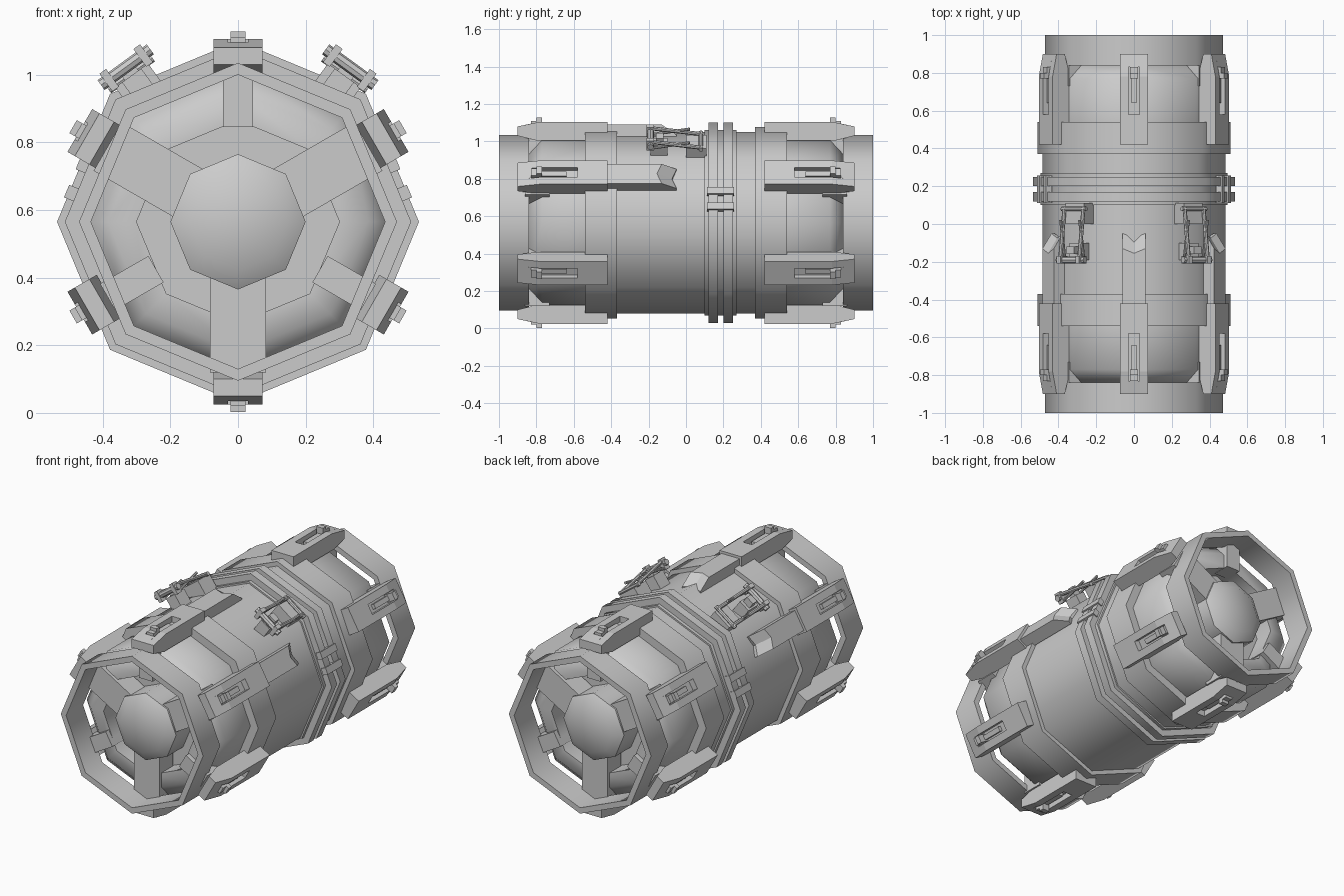
import bpy, bmesh, math
from mathutils import Matrix, Vector

if "Cube" in bpy.data.objects:
    bpy.data.objects.remove(bpy.data.objects["Cube"])

CENTRE = 0.565
grey = bpy.data.materials.new("plain grey")
grey.use_nodes = True
COL = (0.6, 0.6, 0.6, 1)
grey.diffuse_color = COL
grey.node_tree.nodes["Principled BSDF"].inputs["Base Color"].default_value = COL


def finish(name, bm, angle=0, smooth=None):
    """Turn the mesh about the long axis, lift it to the centre line and shade it."""
    bmesh.ops.remove_doubles(bm, verts=bm.verts, dist=1e-5)
    bmesh.ops.transform(bm, verts=bm.verts, matrix=Matrix.Translation((0, 0, CENTRE))
                        @ Matrix.Rotation(math.radians(angle), 4, 'Y'))
    bmesh.ops.recalc_face_normals(bm, faces=bm.faces)
    me = bpy.data.meshes.new(name)
    bm.to_mesh(me)
    bm.free()
    me.materials.append(grey)
    ob = bpy.data.objects.new(name, me)
    bpy.context.collection.objects.link(ob)
    if smooth:
        bpy.ops.object.select_all(action='DESELECT')
        ob.select_set(True)
        bpy.context.view_layer.objects.active = ob
        bpy.ops.object.shade_smooth_by_angle(angle=math.radians(smooth))
    return ob


def lathe(name, profile, closed=False):
    """Octagonal turned part from (y, radius) points."""
    bm = bmesh.new()
    vs = [bm.verts.new((0, y, r)) for y, r in profile]
    pairs = list(zip(vs, vs[1:])) + ([(vs[-1], vs[0])] if closed else [])
    es = [bm.edges.new(p) for p in pairs]
    bmesh.ops.spin(bm, geom=vs + es, axis=(0, 1, 0), cent=(0, 0, 0), angle=math.tau, steps=8)
    return finish(name, bm, smooth=46)


def prism(bm, profile, t0, t1, sign=1):
    """Extrude a (y, radius) profile across the tangent."""
    face = bm.faces.new([bm.verts.new((t0, y * sign, r)) for y, r in profile])
    out = bmesh.ops.extrude_face_region(bm, geom=[face])["geom"]
    bmesh.ops.translate(bm, vec=(t1 - t0, 0, 0),
                        verts=[v for v in out if isinstance(v, bmesh.types.BMVert)])


def box(bm, t, y0, y1, r0, r1, sign=1, mid=0):
    prism(bm, [(y0, r0), (y1, r0), (y1, r1), (y0, r1)], mid - t, mid + t, sign)


def rod(bm, a, b, radius):
    a, b = Vector(a), Vector(b)
    m = Matrix.Translation((a + b) / 2) @ (b - a).to_track_quat('Z', 'Y').to_matrix().to_4x4()
    bmesh.ops.create_cone(bm, cap_ends=True, segments=8, radius1=radius, radius2=radius,
                          depth=(b - a).length, matrix=m)


# Main hull with chamfered, recessed ends
half = [(0.72, 0), (0.72, 0.3), (0.84, 0.3), (0.84, 0.385), (0.77, 0.46), (0.54, 0.46), (0.54, 0.485)]
lathe("hull", half + [(-y, r) for y, r in reversed(half)])

# Raised centre bands and their collar
lathe("band_collar", [(0.1, 0.48), (0.1, 0.495), (0.27, 0.495), (0.27, 0.48)], True)
for i, y in enumerate((0.12, 0.2)):
    lathe(f"centre_band_{i}", [(y, 0.48), (y, 0.535), (y + 0.05, 0.535), (y + 0.05, 0.48)], True)

for end, s in (("front", -1), ("back", 1)):
    # End ring, shoulder band and hub dome
    lathe(end + "_ring", [(s, 0.435), (s, 0.47), (s * 0.84, 0.47), (s * 0.84, 0.435)], True)
    lathe(end + "_shoulder", [(s * 0.37, 0.47), (s * 0.37, 0.512), (s * 0.54, 0.512), (s * 0.54, 0.45)], True)
    lathe(end + "_dome", [(s * 0.72, 0.2), (s * 0.87, 0.2), (s * 0.905, 0.145), (s * 0.915, 0)])

    for k in range(6):
        ang = k * 60
        # Clamp with a slotted top and a latch peg
        bm = bmesh.new()
        rail = [(0.9, 0.465), (0.9, 0.515), (0.78, 0.54), (0.42, 0.54), (0.42, 0.44), (0.8, 0.44)]
        prism(bm, rail, -0.073, -0.03, s)
        prism(bm, rail, 0.03, 0.073, s)
        prism(bm, [(0.9, 0.465), (0.9, 0.515), (0.83, 0.53), (0.83, 0.505), (0.58, 0.505),
                   (0.58, 0.54), (0.42, 0.54), (0.42, 0.44), (0.8, 0.44)], -0.03, 0.03, s)
        finish(f"{end}_clamp_{k}", bm, ang)
        bm = bmesh.new()
        box(bm, 0.022, 0.77, 0.83, 0.5, 0.545, s)
        box(bm, 0.022, 0.77, 0.8, 0.54, 0.563, s)
        box(bm, 0.014, 0.64, 0.77, 0.5, 0.525, s)
        finish(f"{end}_latch_{k}", bm, ang)

        # Wide spokes alternate with short inner hooks
        bm = bmesh.new()
        if k % 2:
            box(bm, 0.083, 0.73, 0.86, 0.12, 0.445, s)
            finish(f"{end}_spoke_{k}", bm, ang)
        else:
            box(bm, 0.045, 0.76, 0.87, 0.28, 0.445, s)
            finish(f"{end}_hook_{k}", bm, ang)

# Long strips behind the three upper front clamps, each with a notched sloping end
for side, ang in (("top", 0), ("left", 60), ("right", -60)):
    bm = bmesh.new()
    prism(bm, [(-0.42, 0.45), (-0.42, 0.525), (-0.13, 0.525), (-0.05, 0.47), (-0.05, 0.45)], -0.06, 0, 1)
    prism(bm, [(-0.42, 0.45), (-0.42, 0.525), (-0.13, 0.525), (-0.05, 0.47), (-0.05, 0.45)], 0, 0.06, 1)
    for v in bm.verts:
        if abs(v.co.x) < 1e-4 and v.co.y > -0.2:
            v.co.y -= 0.025
    finish(side + "_strip", bm, ang)

# Small double clips over the centre bands
for side, s in (("left", 1), ("right", -1)):
    for i, t in enumerate((0.02, 0.11)):
        bm = bmesh.new()
        box(bm, 0.02, 0.112, 0.256, 0.47, 0.503, 1, s * t)
        finish(f"{side}_clip_{i}", bm, s * 67.5)

# Folding cradles on the upper shoulders
for side, ang in (("left", 36), ("right", -36)):
    bm = bmesh.new()
    box(bm, 0.06, 0, 0.11, 0.43, 0.535)
    box(bm, 0.035, -0.19, -0.1, 0.43, 0.535)
    box(bm, 0.025, -0.16, -0.12, 0.53, 0.575)
    for t in (-0.062, 0.062):
        rod(bm, (t, -0.19, 0.58), (t, 0.09, 0.54), 0.011)
        rod(bm, (t, -0.2, 0.535), (t, 0.02, 0.575), 0.008)
        box(bm, 0.012, -0.21, -0.17, 0.53, 0.595, 1, t)
    rod(bm, (-0.09, -0.19, 0.565), (0.09, -0.19, 0.565), 0.018)
    rod(bm, (-0.08, 0.08, 0.54), (0.08, 0.08, 0.54), 0.012)
    finish(side + "_cradle", bm, ang, 40)
